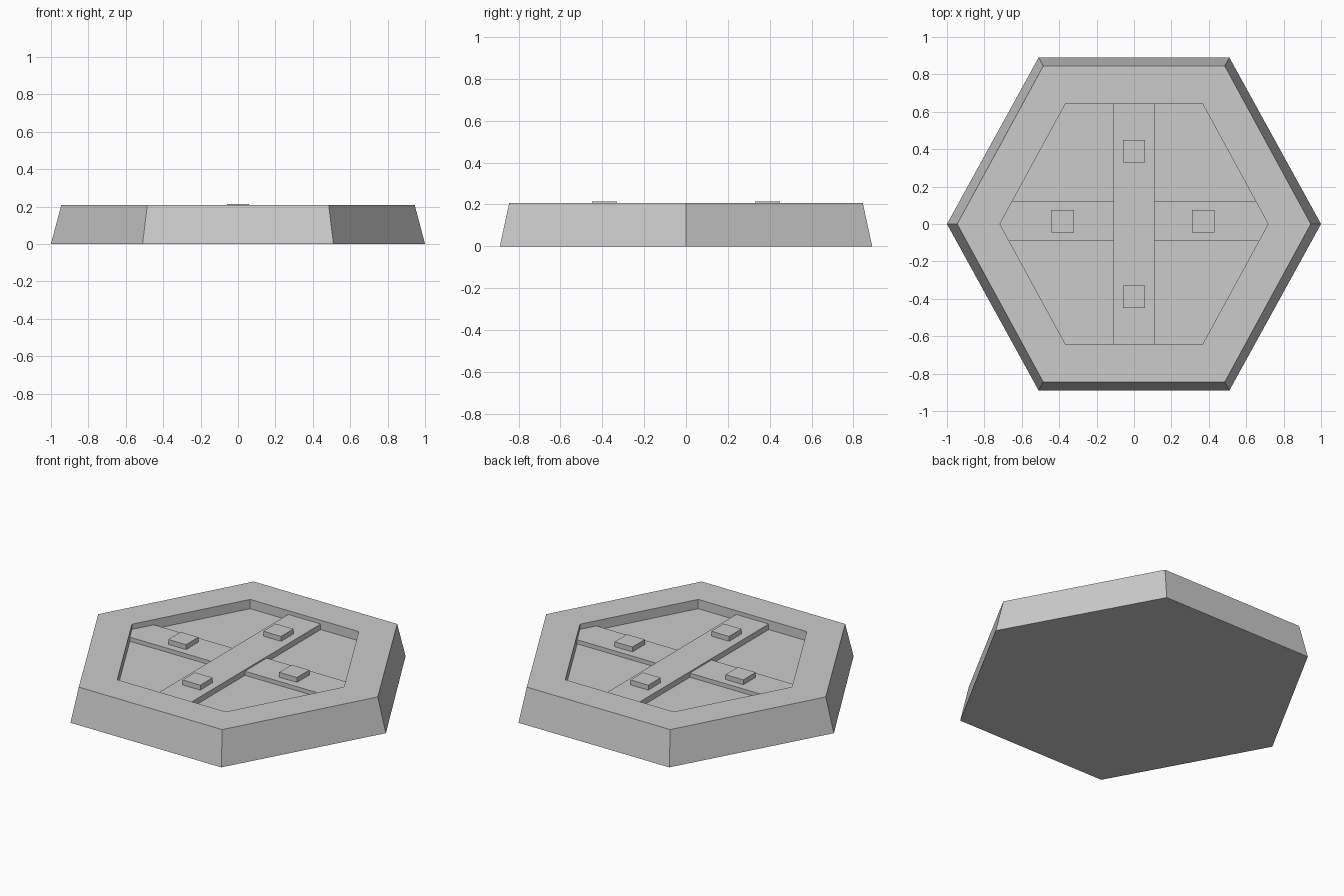
import bpy
import bmesh

cube = bpy.data.objects.get("Cube")
if cube:
    bpy.data.objects.remove(cube, do_unlink=True)

grey = bpy.data.materials.new("light grey")
grey.use_nodes = True
colour = (0.6, 0.6, 0.6, 1)
grey.diffuse_color = colour
grey.node_tree.nodes["Principled BSDF"].inputs["Base Color"].default_value = colour


def hexagon(tip, half_edge, depth):
    """Six corners, counter-clockwise from the +x tip."""
    return [(tip, 0), (half_edge, depth), (-half_edge, depth),
            (-tip, 0), (-half_edge, -depth), (half_edge, -depth)]


def loft(name, sections):
    """Capped solid through a list of (outline, height) sections."""
    bm = bmesh.new()
    rings = [[bm.verts.new((x, y, z)) for x, y in outline]
             for outline, z in sections]
    n = len(rings[0])
    for low, high in zip(rings, rings[1:]):
        for i in range(n):
            j = (i + 1) % n
            bm.faces.new((low[i], low[j], high[j], high[i]))
    bm.faces.new(rings[0][::-1])
    bm.faces.new(rings[-1])
    bmesh.ops.recalc_face_normals(bm, faces=bm.faces)
    mesh = bpy.data.meshes.new(name)
    bm.to_mesh(mesh)
    bm.free()
    mesh.materials.append(grey)
    obj = bpy.data.objects.new(name, mesh)
    bpy.context.collection.objects.link(obj)
    return obj


def rectangle(x, y, half_x, half_y):
    return [(x - half_x, y - half_y), (x + half_x, y - half_y),
            (x + half_x, y + half_y), (x - half_x, y + half_y)]


RIM, FLOOR = 0.207, 0.15
LONG_TOP, CROSS_TOP = 0.184, 0.175
STUD = 0.03

# Tapered hexagonal body with a sunken hexagonal tray
recess = hexagon(0.717, 0.367, 0.642)
loft("hexagonal_base", [
    (hexagon(1, 0.51, 0.89), 0),
    (hexagon(0.945, 0.485, 0.845), RIM),
    (recess, RIM),
    (recess, FLOOR),
])

# Raised bar from front to back
loft("long_bar", [(rectangle(0, 0, 0.11, 0.642), FLOOR),
                  (rectangle(0, 0, 0.11, 0.642), LONG_TOP)])

# Lower arms on both sides, shaped to meet the slanted tray walls
for side, label in ((1, "left"), (-1, "right")):
    arm = [(side * x, y) for x, y in
           ((0.11, -0.09), (0.668, -0.09), (0.717, 0), (0.652, 0.12), (0.11, 0.12))]
    loft(label + "_cross_arm", [(arm, FLOOR), (arm, CROSS_TOP)])

# Square studs on the bars
for label, x, y, z in (("front", 0, -0.39, LONG_TOP), ("back", 0, 0.39, LONG_TOP),
                       ("left", 0.37, 0.015, CROSS_TOP), ("right", -0.38, 0.015, CROSS_TOP)):
    pad = rectangle(x, y, 0.06, 0.06)
    loft(label + "_stud", [(pad, z), (pad, z + STUD)])
